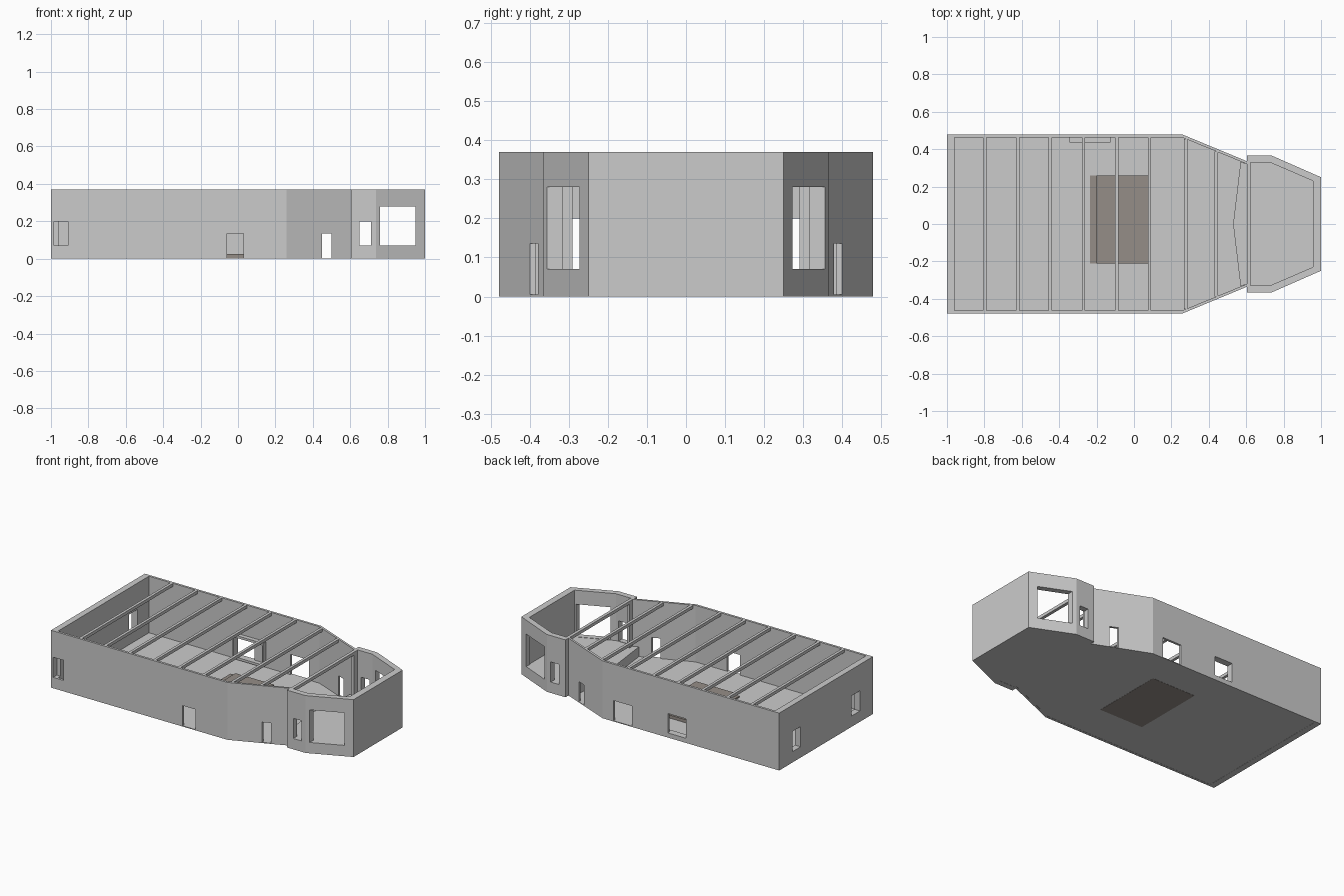
import bpy
import bmesh

if "Cube" in bpy.data.objects:
    bpy.data.objects.remove(bpy.data.objects["Cube"], do_unlink=True)

HEIGHT = 0.37
FLOOR = 0.005
DECK = 0.068


def material(name, rgb):
    mat = bpy.data.materials.new(name)
    mat.use_nodes = True
    color = (*rgb, 1)
    mat.diffuse_color = color
    mat.node_tree.nodes["Principled BSDF"].inputs["Base Color"].default_value = color
    return mat


grey = material("plain grey", (0.6, 0.6, 0.6))
brown = material("brown grey", (0.3, 0.27, 0.245))


def finish(name, bm, mat):
    bmesh.ops.recalc_face_normals(bm, faces=bm.faces)
    mesh = bpy.data.meshes.new(name)
    bm.to_mesh(mesh)
    bm.free()
    mesh.materials.append(mat)
    obj = bpy.data.objects.new(name, mesh)
    bpy.context.collection.objects.link(obj)
    return obj


def add_box(bm, xs, ys, zs):
    verts = bmesh.ops.create_cube(bm, size=1)["verts"]
    for v in verts:
        v.co = [r[0] if c < 0 else r[1] for c, r in zip(v.co, (xs, ys, zs))]


def box(name, xs, ys, zs, mat=grey):
    bm = bmesh.new()
    add_box(bm, xs, ys, zs)
    return finish(name, bm, mat)


def mirrored(half):
    """Close a half outline by mirroring it across y = 0."""
    return half + [(x, -y) for x, y in reversed(half)]


def slab(name, outline, z0, z1, mat=grey):
    bm = bmesh.new()
    face = bm.faces.new([bm.verts.new((x, y, z0)) for x, y in outline])
    top = bmesh.ops.extrude_face_region(bm, geom=[face])["geom"]
    moved = [g for g in top if isinstance(g, bmesh.types.BMVert)]
    bmesh.ops.translate(bm, verts=moved, vec=(0, 0, z1 - z0))
    return finish(name, bm, mat)


# Half outlines of the hall and the nose room, outside and inside
outer = mirrored([(-1, 0.478), (0.26, 0.478), (0.605, 0.335),
                  (0.605, 0.365), (0.738, 0.365), (1, 0.25)])
nose = [(0.625, 0.328), (0.73, 0.328), (0.957, 0.23)]
inner = mirrored([(-0.96, 0.463), (0.257, 0.463), (0.605, 0.32)] + nose)

# Outer walls as a hollow ring
bm = bmesh.new()
rings = [[bm.verts.new((x, y, z)) for x, y in pts]
         for pts, z in ((outer, 0), (outer, HEIGHT), (inner, HEIGHT), (inner, 0))]
count = len(outer)
for k in range(4):
    a, b = rings[k], rings[(k + 1) % 4]
    for i in range(count):
        j = (i + 1) % count
        bm.faces.new((a[i], a[j], b[j], b[i]))
walls = finish("walls", bm, grey)

# Door and window openings
bm = bmesh.new()
FRONT, BACK = (-0.55, -0.44), (0.44, 0.55)
for s in (-1, 1):
    side = sorted((s * 0.2, s * 0.55))
    add_box(bm, (0.76, 0.95), side, (0.07, 0.28))
    add_box(bm, (0.65, 0.71), side, (0.07, 0.2))
    add_box(bm, (0.45, 0.5), side, (FLOOR, 0.135))
    add_box(bm, (-1.1, -0.9), sorted((s * 0.26, s * 0.345)), (0.07, 0.2))
add_box(bm, (-0.985, -0.91), FRONT, (0.07, 0.2))
add_box(bm, (-0.06, 0.03), FRONT, (FLOOR, 0.135))
add_box(bm, (0.05, 0.183), BACK, (FLOOR, 0.135))
add_box(bm, (-0.335, -0.205), BACK, (0.03, 0.155))
cutter = finish("opening_cutter", bm, grey)
cutter.hide_render = True
mod = walls.modifiers.new("openings", "BOOLEAN")
mod.operation = "DIFFERENCE"
mod.solver = "EXACT"
mod.object = cutter
bpy.context.view_layer.objects.active = walls
bpy.ops.object.modifier_apply(modifier=mod.name)
bpy.data.objects.remove(cutter, do_unlink=True)

# Floor and raised nose deck with a pointed front edge
slab("floor", inner, 0.001, FLOOR)
slab("nose_deck", mirrored([(0.57, 0.333), (0.605, 0.32)] + nose)
     + [(0.53, 0)], FLOOR, DECK)

# Roof beams
for i, x in enumerate((-0.797, -0.622, -0.447, -0.27, -0.093, 0.083, 0.277, 0.44)):
    half = 0.463 - max(0, x - 0.257) * 0.41
    box(f"roof_beam_{i + 1}", (x - 0.009, x + 0.009), (-half, half),
        (HEIGHT - 0.02, HEIGHT))
box("nose_beam", (0.605, 0.625), (-0.325, 0.325), (HEIGHT - 0.02, HEIGHT))

# Jambs either side of the opening into the nose room
for side, s in (("left", 1), ("right", -1)):
    box(f"{side}_jamb", (0.605, 0.625), sorted((s * 0.29, s * 0.325)),
        (DECK, HEIGHT - 0.02))

# Frame around the inside of the back window
for name, xs, zs in (("sill", (-0.345, -0.125), (0.015, 0.03)),
                     ("lintel", (-0.345, -0.125), (0.155, 0.17)),
                     ("post_a", (-0.345, -0.335), (0.03, 0.155)),
                     ("post_b", (-0.135, -0.125), (0.03, 0.155))):
    box(f"window_{name}", xs, (0.435, 0.464), zs)

# Low platform in the hall with a step on one side
box("platform", (-0.2, 0.075), (-0.21, 0.26), (0, 0.025), brown)
box("platform_step", (-0.235, -0.2), (-0.21, 0.26), (0, 0.013), brown)
